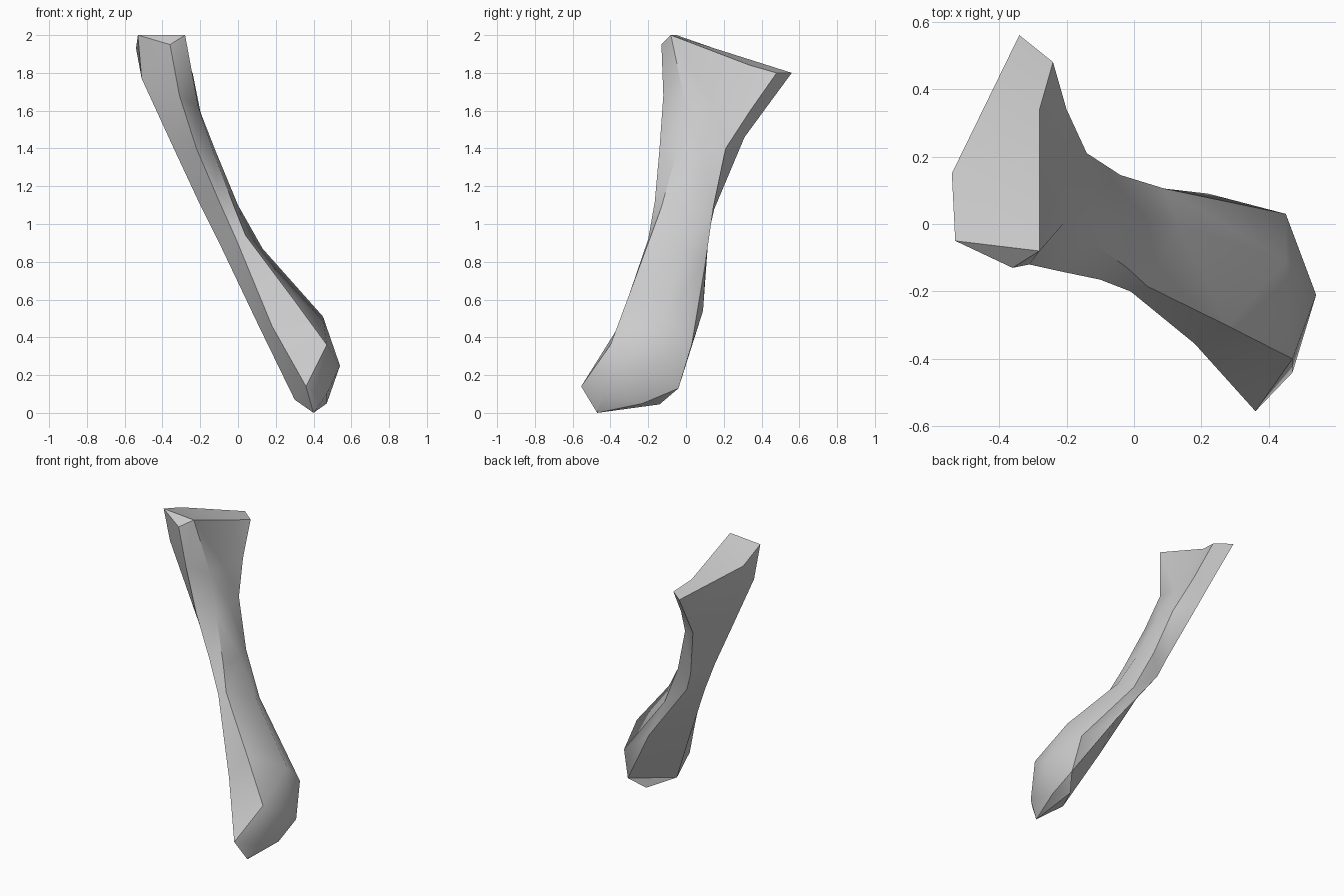
import bpy, bmesh, math

if "Cube" in bpy.data.objects:
    bpy.data.objects.remove(bpy.data.objects["Cube"])

# Flat colour of the whole bone
grey = bpy.data.materials.new("bone grey")
grey.diffuse_color = (0.6, 0.6, 0.6, 1)
grey.use_nodes = True
grey.node_tree.nodes["Principled BSDF"].inputs["Base Color"].default_value = grey.diffuse_color

# Cross-sections from head to foot, each listed as:
# front, front right, right, back right, back, left, front left
# (None repeats the corner before it, where two ridges merge)
head = [
    [(-.36, -.13, 1.95), (-.28, -.08, 2.0), (-.28, .34, 1.84), (-.24, .48, 1.80),
     (-.34, .56, 1.80), (-.54, .15, 1.93), (-.53, -.05, 2.0)],
    [(-.31, -.12, 1.68), (-.21, 0, 1.62), (-.21, .15, 1.61), (-.20, .34, 1.60),
     (-.30, .42, 1.61), (-.42, .05, 1.59), (-.51, -.01, 1.77)],
]
shaft = [
    [(-.22, -.14, 1.40), (-.13, -.05, 1.38), (-.12, .08, 1.39), (-.14, .21, 1.40),
     (-.27, .31, 1.46), None, (-.34, -.02, 1.40)],
    [(-.10, -.165, 1.12), (-.02, -.13, 1.09), (0, .02, 1.10), (-.04, .145, 1.09),
     (-.14, .15, 1.08), None, (-.20, -.03, 1.10)],
    [(-.01, -.20, .92), (.04, -.185, .94), (.13, 0, .87), (.09, .105, .81),
     (-.09, .12, .95), None, (-.09, -.08, .88)],
]
foot = [
    [(.18, -.355, .46), (.28, -.303, .62), (.45, -.11, .51), (.45, .03, .36),
     (.22, .09, .54), None, (.11, -.20, .46)],
    [(.36, -.555, .14), (.47, -.40, .36), (.54, -.21, .25), (.47, -.04, .13),
     None, None, (.30, -.33, .07)],
]
# Blunt tip closing the foot
heel, side, sole, inner = (.40, -.47, 0), (.47, -.44, .10), (.47, -.23, .05), (.40, -.14, .045)
tip = [[heel, side, sole, None, inner, None, heel]]

bm = bmesh.new()


def make_ring(points):
    """Vertices of one cross-section; merged corners share a vertex."""
    made, ring = {}, []
    for p in points:
        if p is None:
            ring.append(ring[-1])
            continue
        if p not in made:
            made[p] = bm.verts.new(p)
        ring.append(made[p])
    return ring


def add_face(corners):
    """Face from the distinct corners, skipping collapsed ones."""
    unique = list(dict.fromkeys(corners))
    if len(unique) > 2:
        bm.faces.new(unique)


# Bridge the sections into one faceted solid and close both ends
rings = [make_ring(points) for points in head + shaft + foot + tip]
for upper, lower in zip(rings, rings[1:]):
    for i in range(7):
        j = (i + 1) % 7
        add_face((upper[i], lower[i], lower[j], upper[j]))
add_face(rings[0])
add_face(rings[-1])
bmesh.ops.triangulate(bm, faces=bm.faces)
bmesh.ops.recalc_face_normals(bm, faces=bm.faces)

mesh = bpy.data.meshes.new("long_bone")
bm.to_mesh(mesh)
bm.free()
mesh.materials.append(grey)
bone = bpy.data.objects.new("long_bone", mesh)
bpy.context.collection.objects.link(bone)

# Soft facets with crisp ridges
bpy.context.view_layer.objects.active = bone
bone.select_set(True)
bpy.ops.object.shade_smooth_by_angle(angle=math.radians(35))
